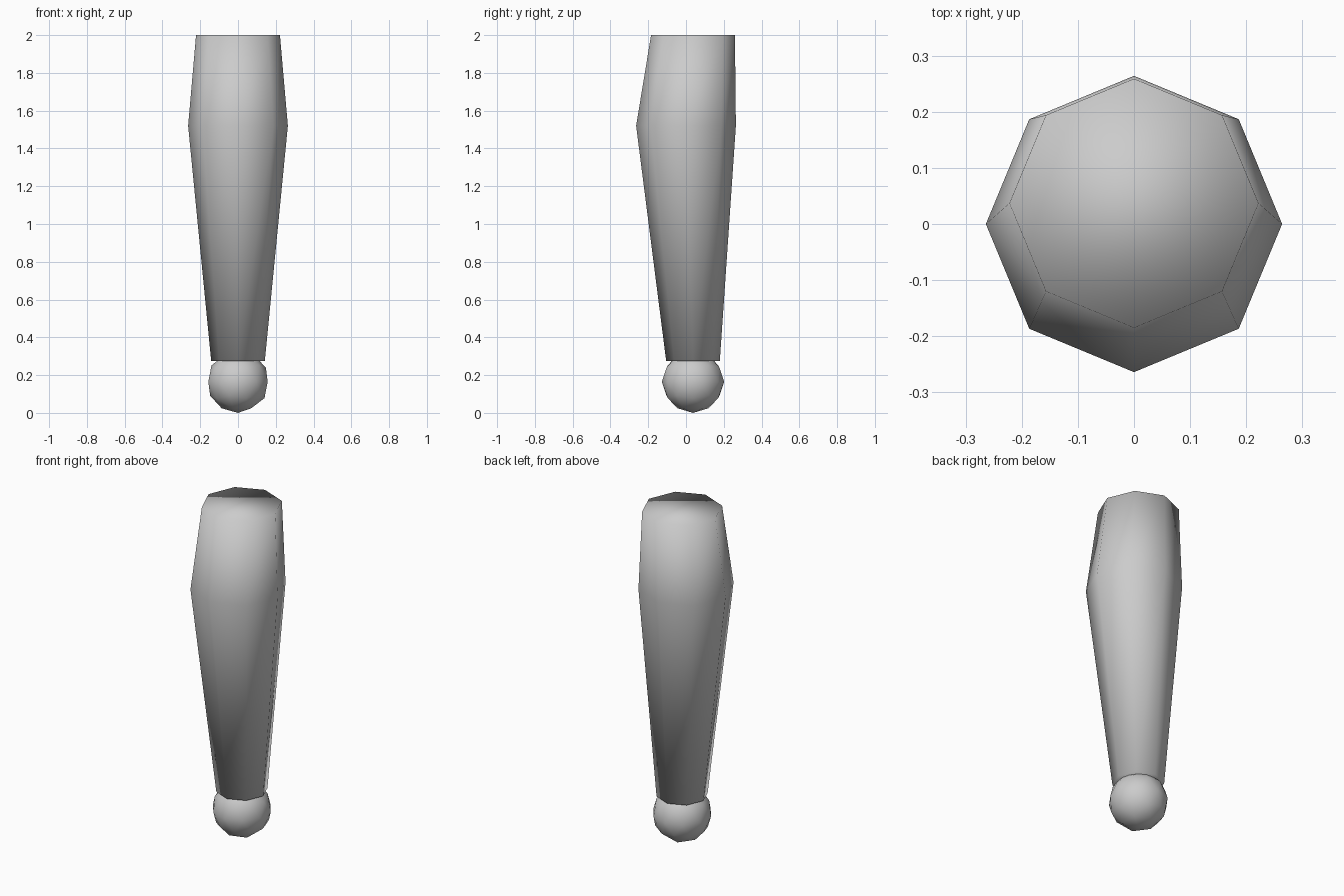
import bpy
import bmesh
from math import cos, sin, pi

cube = bpy.data.objects.get("Cube")
if cube:
    bpy.data.objects.remove(cube, do_unlink=True)

grey = bpy.data.materials.new("light grey")
grey.use_nodes = True
colour = (0.6, 0.6, 0.6, 1)
grey.diffuse_color = colour
grey.node_tree.nodes["Principled BSDF"].inputs["Base Color"].default_value = colour


def add_smooth(name, bm):
    bmesh.ops.recalc_face_normals(bm, faces=bm.faces)
    for face in bm.faces:
        face.smooth = True
    mesh = bpy.data.meshes.new(name)
    bm.to_mesh(mesh)
    bm.free()
    mesh.materials.append(grey)
    obj = bpy.data.objects.new(name, mesh)
    bpy.context.collection.objects.link(obj)
    return obj


# Tapered eight-sided limb: rings of (height, radius, y centre), capped
SIDES = 8
AXIS_Y = 0.037
bm = bmesh.new()
rings = []
for z, r, y in [(0.275, 0.142, AXIS_Y), (1.52, 0.264, 0), (2, 0.222, AXIS_Y)]:
    rings.append([bm.verts.new((r * cos(2 * pi * i / SIDES),
                                y + r * sin(2 * pi * i / SIDES), z))
                  for i in range(SIDES)])
for low, high in zip(rings, rings[1:]):
    for i in range(SIDES):
        j = (i + 1) % SIDES
        bm.faces.new((low[i], low[j], high[j], high[i]))
bm.faces.new(rings[0])
bm.faces.new(rings[-1])
add_smooth("limb", bm)

# Ball joint under the limb
bm = bmesh.new()
bmesh.ops.create_icosphere(bm, subdivisions=2, radius=0.165)
ball = add_smooth("ball_joint", bm)
ball.location = (0, AXIS_Y, 0.165)
